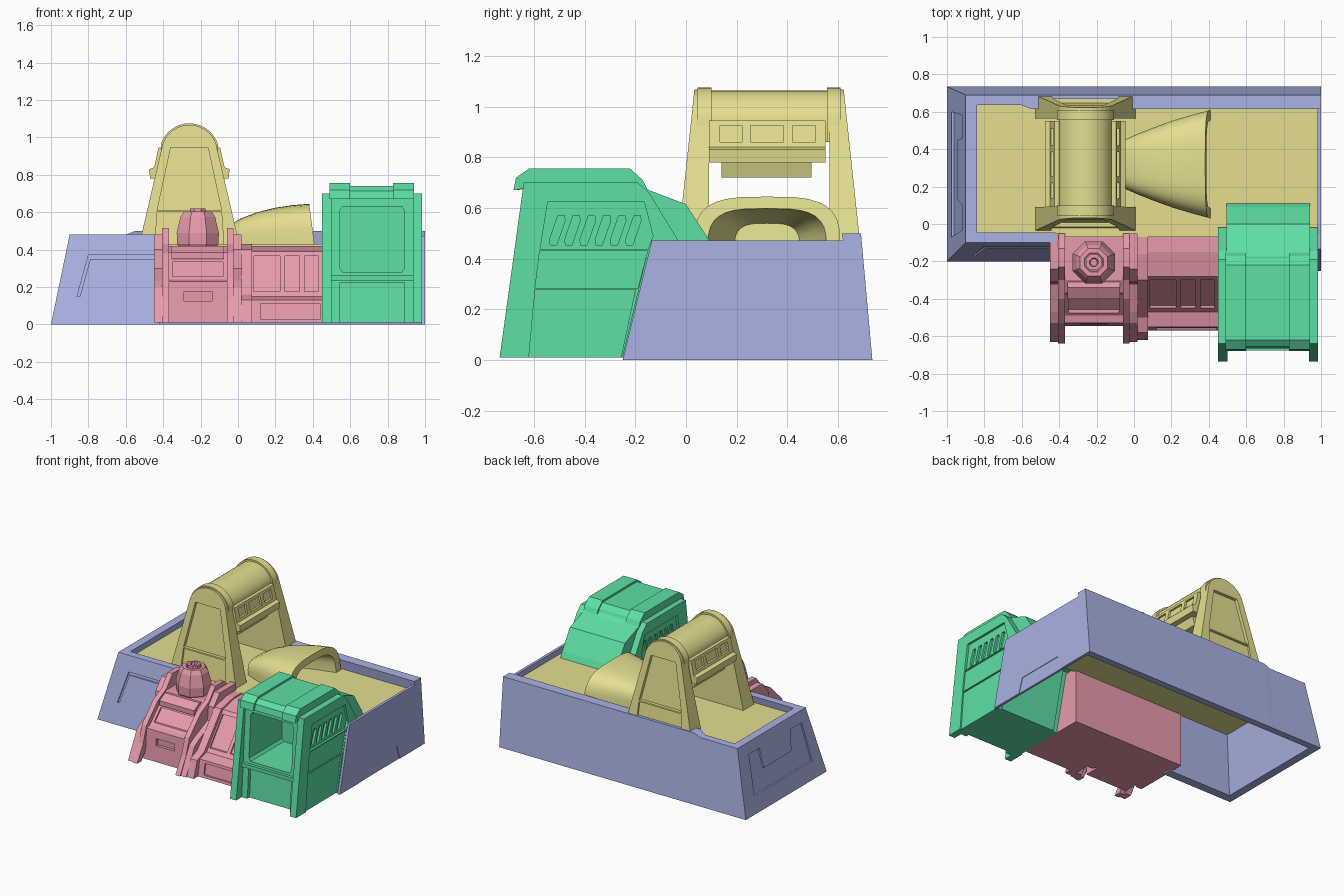
import bpy, bmesh
from math import sin, cos, pi, copysign

if "Cube" in bpy.data.objects:
    bpy.data.objects.remove(bpy.data.objects["Cube"])


def material(name, rgb):
    m = bpy.data.materials.new(name)
    m.diffuse_color = (*rgb, 1)
    m.use_nodes = True
    m.node_tree.nodes["Principled BSDF"].inputs["Base Color"].default_value = m.diffuse_color
    return m


BLUE = material("blue", (.40, .45, .78))
RED = material("red", (.80, .33, .41))
GREEN = material("green", (.11, .75, .37))
YELLOW = material("yellow", (.78, .74, .28))


def loft(name, rings, mat=None, smooth=False):
    """Closed skin through rings of equal point count, capped at both ends."""
    bm = bmesh.new()
    vs = [[bm.verts.new(p) for p in r] for r in rings]
    n = len(vs[0])
    for a, b in zip(vs, vs[1:]):
        for i in range(n):
            j = (i + 1) % n
            bm.faces.new((a[i], a[j], b[j], b[i]))
    bm.faces.new(vs[0][::-1])
    bm.faces.new(vs[-1])
    bmesh.ops.recalc_face_normals(bm, faces=bm.faces)
    me = bpy.data.meshes.new(name)
    bm.to_mesh(me)
    bm.free()
    o = bpy.data.objects.new(name, me)
    bpy.context.collection.objects.link(o)
    if mat:
        me.materials.append(mat)
    if smooth:
        bpy.ops.object.select_all(action='DESELECT')
        o.select_set(True)
        bpy.context.view_layer.objects.active = o
        bpy.ops.object.shade_smooth_by_angle(angle=.6)
    return o


def prism(name, pts, f, t0, t1, mat=None):
    return loft(name, [[f(a, b, t) for a, b in pts] for t in (t0, t1)], mat)


def side(a, b, t):   # profile in y,z pushed along x
    return (t, a, b)


def front(a, b, t):  # profile in x,z pushed along y
    return (a, t, b)


def rect(a0, a1, b0, b1):
    return [(a0, b0), (a1, b0), (a1, b1), (a0, b1)]


def cut(target, pts, f, t0, t1):
    """Carve a prism out of the target."""
    c = prism("cutter", pts, f, t0, t1)
    c.hide_render = True
    m = target.modifiers.new("cut", 'BOOLEAN')
    m.object, m.operation, m.solver = c, 'DIFFERENCE', 'EXACT'
    dg = bpy.context.evaluated_depsgraph_get()
    me = bpy.data.meshes.new_from_object(target.evaluated_get(dg))
    target.modifiers.clear()
    target.data = me
    bpy.data.objects.remove(c)


# ---- blue hollow base: four leaning walls ----
def wall(name, bottom, top, z):
    zs = z if isinstance(z, tuple) else (z,) * 4
    return loft(name, [[(x, y, 0) for x, y in bottom],
                       [(x, y, h) for (x, y), h in zip(top, zs)]], BLUE)


left = wall("base_left_wall", [(-1, -.2), (-1, .735), (-.94, .685), (-.94, -.135)],
            [(-.9, -.1), (-.9, .69), (-.84, .635), (-.84, -.045)], .48)
frontw = wall("base_front_wall", [(-1, -.2), (-.42, -.2), (-.42, -.135), (-.94, -.135)],
              [(-.9, -.1), (-.42, -.1), (-.42, -.045), (-.84, -.045)], .48)
wall("base_back_wall_low", [(-1, .735), (-.6, .735), (-.6, .685), (-.94, .685)],
     [(-.9, .69), (-.6, .69), (-.6, .635), (-.84, .635)], .48)
wall("base_back_wall_step", [(-.6, .735), (-.55, .735), (-.55, .685), (-.6, .685)],
     [(-.6, .69), (-.55, .69), (-.55, .615), (-.6, .635)], (.48, .5, .5, .48))
wall("base_back_wall", [(-.55, .735), (1, .735), (1, .685), (-.55, .685)],
     [(-.55, .69), (1, .69), (1, .615), (-.55, .615)], .5)
right = wall("base_right_wall", [(.98, -.25), (1, -.25), (1, .7), (.98, .7)],
             [(.98, -.135), (1, -.135), (1, .65), (.98, .65)], .472)
cut(frontw, [(-.86, .15), (-.80, .37), (-.41, .37), (-.41, .35), (-.79, .35), (-.845, .15)],
    lambda a, b, t: (a, -.2 + .208 * b + t, b), -.05, .01)
cut(left, [(.6, .12), (.58, .4), (.46, .4), (.45, .26), (.13, .26), (.1, .4), (-.03, .4), (-.07, .12)],
    lambda a, b, t: (-1 + .208 * b + t, a, b), -.05, .012)
cut(right, [(0, -.01), (.04, .105), (.41, .105), (.45, -.01)], side, .996, 1.1)

# ---- yellow deck ----
prism("deck", rect(-.87, .985, .4, .43), front, -.07, .66, YELLOW)

# ---- yellow gantry ----
CX = -.26


def arch(r, low):
    pts = [(CX + r * cos(a), .915 + r * sin(a)) for a in [pi * (.1 + .8 * i / 16) for i in range(17)]]
    return [(CX + r * .95, low)] + pts + [(CX - r * .95, low)]


def leg_face(mirror):
    def f(a, b, t):
        y0 = -.035 + .107 * (b - .43)
        y = y0 + (t if t < .05 else .09 - y0)
        return (a, .655 - y if mirror else y, b)
    return f


def trap(w0, z0, w1, z1):
    return [(CX - w0, z0), (CX + w0, z0), (CX + w1, z1), (CX - w1, z1)]


for nm, mir in (("front", False), ("rear", True)):
    f = leg_face(mir)
    top = [(CX + .152 * cos(a), .915 + .152 * sin(a)) for a in [pi * (.12 + .76 * i / 12) for i in range(13)]]
    leg = prism("gantry_%s_leg" % nm, [(CX - .27, .42), (CX + .27, .42)] + top, f, 0, 1, YELLOW)
    cut(leg, trap(.185, .41, .172, .60), f, -.05, .014)
    cut(leg, trap(.172, .61, .10, .945), f, -.05, .024)
for y0, y1, r, nm in ((.045, .1, .16, "front_band"), (.1, .555, .148, "middle"), (.555, .61, .16, "rear_band")):
    loft("gantry_roof_" + nm, [[(x, y, z) for x, z in arch(r, .86)] for y in (y0, y1)], YELLOW, True)
box = prism("gantry_window_box", [(CX - .21, .78), (CX + .21, .78), (CX + .215, .83), (CX + .188, .84),
            (CX + .165, .945), (CX - .165, .945), (CX - .188, .84), (CX - .215, .83)], front, .09, .55, YELLOW)
for s in (-1, 1):
    for y0, y1 in ((.135, .22), (.255, .385), (.42, .51)):
        cut(box, rect(y0, y1, .86, .925),
            lambda a, b, t: (CX + s * (.188 - .22 * (b - .84) + t), a, b), -.015, .06)
prism("gantry_lower_box", trap(.15, .72, .17, .785), front, .14, .495, YELLOW)


# ---- yellow flared shroud, open toward +x ----
def hood_ring(x, w, h):
    ring = []
    for i in range(17):
        c, s = cos(pi * i / 16), sin(pi * i / 16)
        zz = h * abs(s) ** .55
        ring.append((x - .13 * zz, .32 + copysign(w * abs(c) ** .6, c), .42 + zz))
    return ring


outer = [(-.05, .13, .10), (.03, .165, .145), (.12, .2, .178), (.22, .236, .203), (.32, .266, .218), (.41, .29, .225)]
inner = [(.41, .235, .178), (.25, .19, .16), (.1, .13, .12)]
loft("shroud", [hood_ring(*r) for r in outer + inner], YELLOW, True)

# ---- green booth ----
core = prism("booth_body", [(-.67, .01), (-.625, .70), (-.19, .70), (-.145, .67), (0, .615), (.09, .475),
             (.11, .43), (-.14, .43), (-.24, .01)], side, .495, .94, GREEN)
chamfer = [(.56, .28), (.875, .28), (.89, .3), (.89, .61), (.875, .63), (.56, .63), (.545, .61), (.545, .3)]
cut(core, chamfer, front, -.9, -.27)
cut(core, rect(.545, .89, -.1, .225), lambda a, b, t: (a, -.67 + .065 * b + t, b), -.1, .025)
prism("booth_sill", rect(.5, .935, .235, .262), front, -.675, -.6, GREEN)
for nm, x0, x1, d in (("left", .45, .5, 1), ("right", .985, .935, -1)):
    fin = prism("booth_%s_side" % nm, [(-.735, .01), (-.64, .70), (-.19, .70), (-.145, .66), (-.02, .455),
                (-.02, .43), (-.15, .43), (-.25, .01)], side, x0, x1, GREEN)
    cut(fin, [(-.63, -.1), (-.595, .278), (-.2, .278), (-.28, -.1)], side, x0 - d * .1, x0 + d * .01)
    cut(fin, [(-.595, .284), (-.577, .43), (-.152, .43), (-.19, .284)], side, x0 - d * .1, x0 + d * .01)
    cut(fin, [(-.575, .438), (-.545, .625), (-.165, .625), (-.13, .49), (-.15, .438)], side,
        x0 - d * .1, x0 + d * .016)
    for i in range(6):
        y = -.535 + .06 * i
        cut(fin, [(y, .455), (y + .025, .455), (y + .058, .55), (y + .055, .57), (y + .03, .57), (y - .003, .475)],
            side, x0 - d * .1, x0 + d * .032)
for nm, x0, x1, h in (("left", .49, .6, 0), ("middle", .6, .83, .014), ("right", .83, .94, 0)):
    prism("booth_roof_" + nm, [(-.68 + h, .67), (-.67 + h, .72 - h / 2), (-.62, .755 - h), (-.22, .755 - h),
          (-.17 - h, .71), (-.145 - h, .66), (-.2, .68), (-.62, .68)], side, x0, x1, GREEN)

# ---- red pod with screen, fins and turret ----
PX = -.215
pod = prism("pod_body", [(-.05, .01), (-.05, .42), (-.3, .42), (-.37, .385), (-.38, .35), (-.49, .24),
            (-.53, .23), (-.545, .01)], side, PX - .17, PX + .17, RED)
cut(pod, rect(PX - .135, PX + .135, .255, .335), lambda a, b, t: (a, -.38 + (b - .35) + t, b), -.1, .018)
cut(pod, rect(PX - .075, PX + .075, .125, .175), front, -.7, -.515)
prism("pod_brow", [(-.28, .41), (-.34, .42), (-.4, .385), (-.4, .35), (-.3, .35)], side, PX - .14, PX + .14, RED)
for s, nm in ((-1, "left"), (1, "right")):
    prism("pod_%s_outer_fin" % nm, [(-.05, .01), (-.05, .48), (-.24, .48), (-.31, .40), (-.32, .30), (-.47, .235),
          (-.53, .2), (-.63, .01), (-.57, .01), (-.5, .11), (-.46, .01)], side, PX + s * .19, PX + s * .235, RED)
    prism("pod_%s_inner_fin" % nm, [(-.05, .01), (-.05, .44), (-.13, .515), (-.23, .515), (-.3, .43), (-.40, .38),
          (-.53, .25), (-.57, .13), (-.64, .01), (-.59, .01), (-.5, .12), (-.44, .01)],
          side, PX + s * .155, PX + s * .192, RED)


def disc(r, z):
    return [(PX + r * cos(pi * (i + .5) / 4), -.205 + r * sin(pi * (i + .5) / 4), z) for i in range(8)]


loft("turret", [disc(r, z) for r, z in ((.1, .40), (.12, .43), (.122, .49), (.1, .575), (.08, .605), (.055, .605),
     (.05, .595), (.045, .595), (.045, .62), (.025, .62), (.02, .60))], RED)

# ---- red console between pod and booth ----
con = prism("console", [(-.05, .01), (-.05, .42), (-.15, .42), (-.28, .39), (-.47, .15), (-.55, .13), (-.57, .01)],
            side, .02, .46, RED)
for x0, x1 in ((.085, .225), (.25, .33), (.355, .43)):
    cut(con, rect(x0, x1, .175, .365), lambda a, b, t: (a, -.47 + (b - .15) * .79 + t, b), -.1, .015)
cut(con, rect(.12, .44, .03, .11), lambda a, b, t: (a, -.57 + b / 6 + t, b), -.1, .01)
prism("console_side_rib", [(-.05, .01), (-.05, .43), (-.16, .43), (-.3, .4), (-.5, .16), (-.58, .13), (-.62, .01)],
      side, .02, .075, RED)
